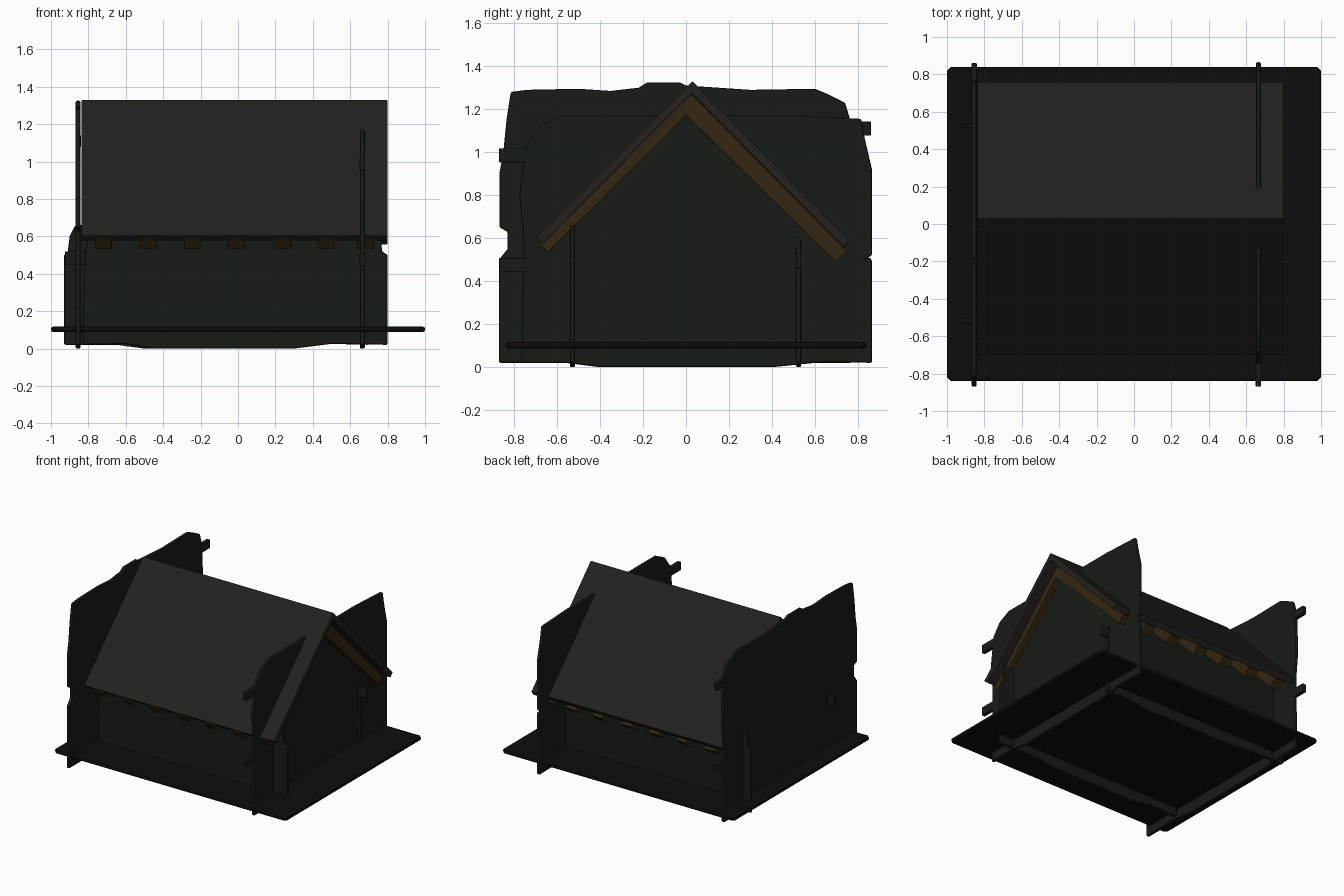
import bpy, bmesh
from mathutils import Vector


def material(name, rgb):
    m = bpy.data.materials.new(name)
    m.diffuse_color = (*rgb, 1)
    return m


WALL = material("dark_green", (0.008, 0.012, 0.008))
ROOF = material("dark_grey", (0.016, 0.015, 0.012))
WOOD = material("dark_brown", (0.035, 0.020, 0.006))
BASE = material("near_black", (0.004, 0.004, 0.004))


def prism(name, outline, axis, lo, hi, mat, bevel=0.0):
    """Extrude a 2D outline: (y, z) along x, (x, z) along y or (x, y) along z."""
    bm = bmesh.new()
    verts = []
    for p in outline:
        c = list(p)
        c.insert("xyz".index(axis), lo)
        verts.append(bm.verts.new(c))
    face = bm.faces.new(verts)
    d = Vector((0, 0, 0))
    d["xyz".index(axis)] = hi - lo
    ext = bmesh.ops.extrude_face_region(bm, geom=[face])
    bmesh.ops.translate(bm, vec=d, verts=[v for v in ext["geom"] if isinstance(v, bmesh.types.BMVert)])
    bmesh.ops.recalc_face_normals(bm, faces=bm.faces[:])
    me = bpy.data.meshes.new(name)
    bm.to_mesh(me)
    bm.free()
    ob = bpy.data.objects.new(name, me)
    bpy.context.collection.objects.link(ob)
    me.materials.append(mat)
    if bevel:
        mod = ob.modifiers.new("bevel", "BEVEL")
        mod.width = bevel
        mod.segments = 2
        mod.limit_method = "ANGLE"
        mod.angle_limit = 0.8
    return ob


def rect(a0, a1, b0, b1):
    return [(a0, b0), (a1, b0), (a1, b1), (a0, b1)]


# Base plate with clipped corners and a rounded rim
c = 0.02
prism("base_plate", [(-1 + c, -0.84), (1 - c, -0.84), (1, -0.84 + c), (1, 0.84 - c),
                     (1 - c, 0.84), (-1 + c, 0.84), (-1, 0.84 - c), (-1, -0.84 + c)],
      "z", 0.088, 0.118, BASE, 0.013)

# Left gable panel, tall with a ragged top
left = [(-0.87, 0.02), (-0.76, 0.02), (-0.6, 0.025), (-0.4, 0.0), (0.4, 0.0), (0.55, 0.02), (0.77, 0.02),
        (0.76, 0.6), (0.78, 0.8), (0.77, 1.13), (0.74, 1.23), (0.66, 1.27), (0.6, 1.295), (0.3, 1.29),
        (0.0, 1.31), (-0.03, 1.325), (-0.18, 1.325), (-0.22, 1.30), (-0.35, 1.285), (-0.5, 1.295),
        (-0.74, 1.29), (-0.815, 1.28), (-0.835, 1.15), (-0.85, 1.0), (-0.868, 0.9), (-0.868, 0.65),
        (-0.83, 0.63), (-0.83, 0.55), (-0.87, 0.5)]
prism("left_gable", left, "x", -0.868, -0.842, WALL, 0.008)

# Right gable panel, lower and shifted to the back
right = [(-0.765, 0.02), (-0.55, 0.02), (-0.4, 0.0), (0.4, 0.0), (0.65, 0.025), (0.865, 0.02), (0.865, 0.5),
         (0.84, 0.505), (0.865, 0.52), (0.865, 0.92), (0.83, 1.07), (0.815, 1.155), (0.5, 1.17), (-0.58, 1.17),
         (-0.68, 1.12), (-0.745, 1.03), (-0.775, 0.8), (-0.755, 0.6)]
prism("right_gable", right, "x", 0.652, 0.678, WALL, 0.008)

# Front wall passes the right gable, back wall passes the left gable
front = [(-0.83, 0.02), (-0.6, 0.025), (-0.45, 0.0), (0.3, 0.0), (0.5, 0.025), (0.8, 0.02), (0.8, 0.5),
         (0.77, 0.52), (0.76, 0.66), (-0.79, 0.66), (-0.82, 0.5)]
back = [(-0.93, 0.02), (-0.65, 0.02), (-0.5, 0.0), (0.3, 0.0), (0.5, 0.025), (0.7, 0.02), (0.69, 0.5),
        (0.68, 0.6), (0.6, 0.66), (-0.87, 0.66), (-0.9, 0.6), (-0.91, 0.52), (-0.93, 0.5)]
prism("front_wall", front, "y", -0.54, -0.516, WALL, 0.008)
prism("back_wall", back, "y", 0.512, 0.536, WALL, 0.008)

# Interlocking tabs on the panel ends
for i, (a, b, z) in enumerate([(-0.87, -0.74, 0.985), (-0.87, -0.74, 0.475)]):
    prism(f"right_gable_tab_{i}", rect(a, b, z - 0.033, z + 0.033), "x", 0.65, 0.68, WALL, 0.005)
for i, (a, b, z) in enumerate([(0.74, 0.86, 1.11), (0.74, 0.86, 0.475)]):
    prism(f"left_gable_tab_{i}", rect(a, b, z - 0.033, z + 0.033), "x", -0.87, -0.84, WALL, 0.005)
prism("front_wall_tab", rect(-0.925, -0.8, 0.45, 0.52), "y", -0.528, -0.504, WALL, 0.005)
prism("back_wall_tab", rect(0.66, 0.745, 0.46, 0.53), "y", 0.512, 0.536, WALL, 0.005)

# Roof slabs meeting at the ridge
prism("roof_front", [(-0.70, 0.605), (-0.665, 0.575), (0.03, 1.275), (0.03, 1.33)], "x", -0.838, 0.80, ROOF, 0.005)
prism("roof_back", [(0.76, 0.59), (0.735, 0.555), (0.0, 1.30), (0.03, 1.33)], "x", -0.838, 0.80, ROOF, 0.005)

# Chevron rafters under the roof
for i, x in enumerate([-0.72, -0.48, -0.245, -0.01, 0.24, 0.47, 0.68]):
    prism(f"rafter_{i}", [(-0.645, 0.53), (0.0, 1.17), (0.695, 0.49), (0.75, 0.54), (0.01, 1.285), (-0.69, 0.585)],
          "x", x - 0.045, x + 0.045, WOOD, 0.004)
